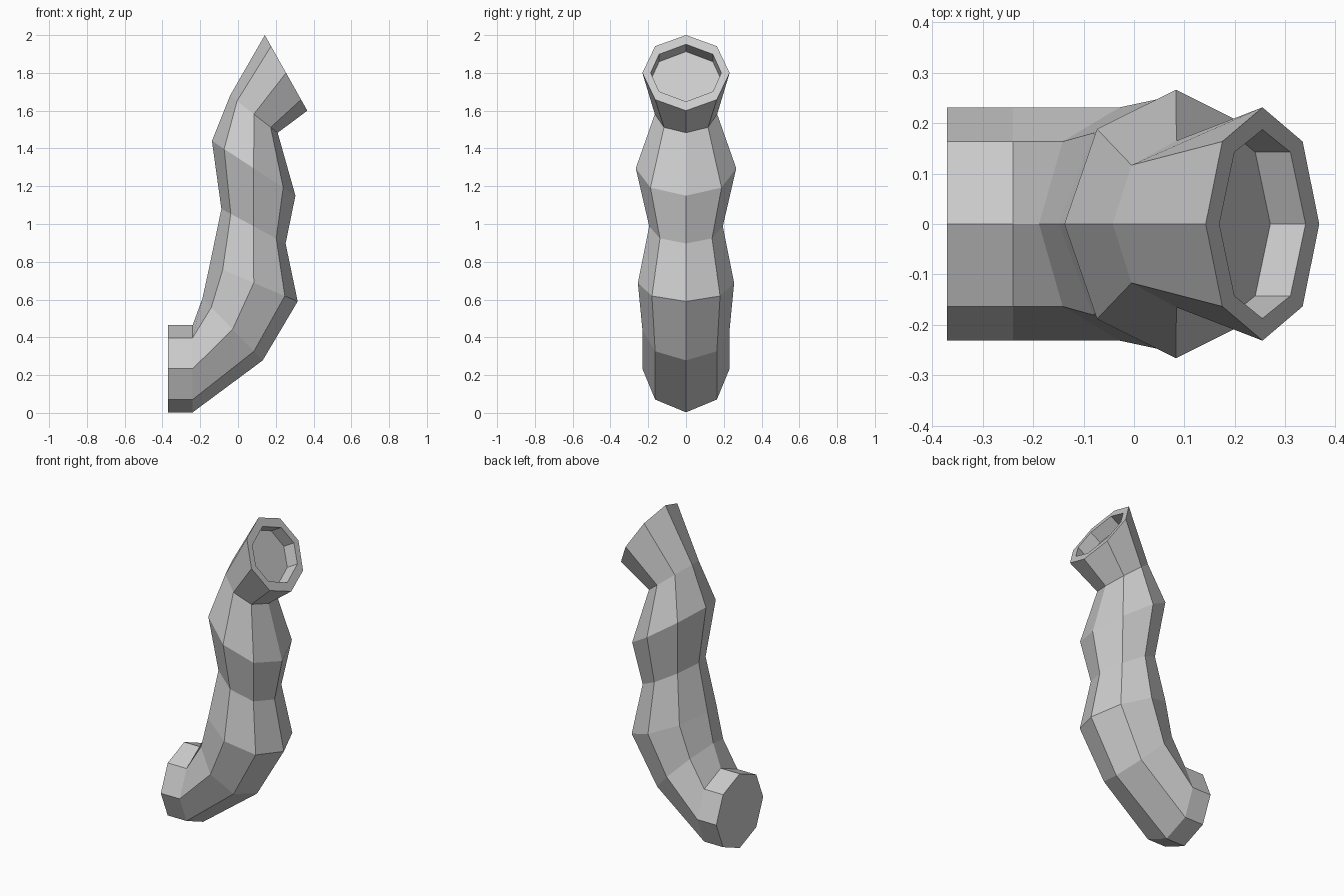
import bpy, bmesh
from math import sin, cos, pi, radians
from mathutils import Vector

if "Cube" in bpy.data.objects:
    bpy.data.objects.remove(bpy.data.objects["Cube"])

SIDES = 8

# Each ring of the tube: left/upper point (x, z), right/lower point (x, z), half width in y
RINGS = [
    ((-0.37, 0.465), (-0.37, 0.003), 0.231),
    ((-0.24, 0.465), (-0.24, 0.003), 0.231),
    ((-0.188, 0.607), (0.131, 0.278), 0.231),
    ((-0.149, 0.787), (0.316, 0.59), 0.255),
    ((-0.088, 1.08), (0.252, 0.897), 0.195),
    ((-0.138, 1.44), (0.304, 1.15), 0.266),
    ((-0.042, 1.68), (0.21, 1.483), 0.165),
    ((0.142, 2.0), (0.367, 1.60), 0.231),
]


def add_ring(bm, centre, u, half_width, skew=0.0):
    """Elliptical ring spanned by the in-plane vector u and the y axis."""
    verts = []
    for i in range(SIDES):
        a = 2 * pi * i / SIDES
        a += skew * sin(2 * a)
        verts.append(bm.verts.new(centre + u * cos(a) + Vector((0, half_width * sin(a), 0))))
    return verts


bm = bmesh.new()
loops = []

# Outer bulging, bent tube
for (lx, lz), (rx, rz), w in RINGS:
    left, right = Vector((lx, 0, lz)), Vector((rx, 0, rz))
    centre, u = (left + right) / 2, (left - right) / 2
    loops.append(add_ring(bm, centre, u, w))

# Mouth: rim and recessed floor
axis = Vector((u.z, 0, -u.x)).normalized()
inner = u.normalized() * 0.174
loops.append(add_ring(bm, centre, inner, 0.187, radians(4.5)))
loops.append(add_ring(bm, centre - axis * 0.08, inner, 0.187, radians(4.5)))

# Skin the rings and close both ends
for a, b in zip(loops, loops[1:]):
    for i in range(SIDES):
        j = (i + 1) % SIDES
        bm.faces.new((a[i], a[j], b[j], b[i]))
bm.faces.new(loops[0])
bm.faces.new(loops[-1])
bmesh.ops.recalc_face_normals(bm, faces=bm.faces[:])

mesh = bpy.data.meshes.new("bent_tube")
bm.to_mesh(mesh)
bm.free()
bpy.context.collection.objects.link(bpy.data.objects.new("bent_tube", mesh))
